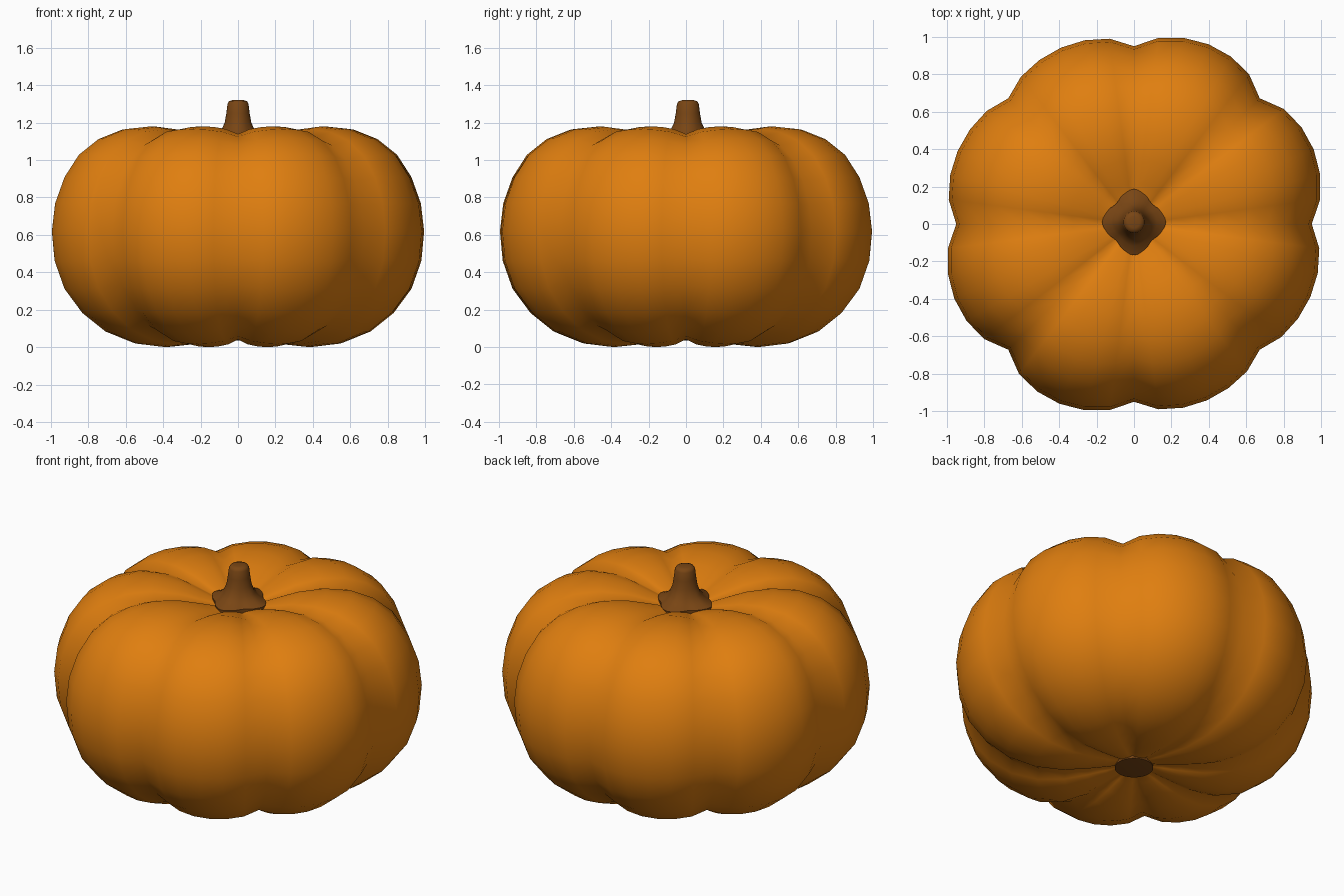
import bpy, bmesh, math

if "Cube" in bpy.data.objects:
    bpy.data.objects.remove(bpy.data.objects["Cube"])

def material(name, rgb):
    m = bpy.data.materials.new(name)
    m.diffuse_color = (*rgb, 1)
    m.use_nodes = True
    m.node_tree.nodes["Principled BSDF"].inputs["Base Color"].default_value = m.diffuse_color
    return m

orange = material("pumpkin orange", (0.74, 0.21, 0.005))
brown = material("stem brown", (0.19, 0.06, 0.007))

def lathe(name, mat, profile, segs, point, angle):
    """Spin a profile, shaping each vertex with point(r, z, angle); ends are capped."""
    bm = bmesh.new()
    rings = [[bm.verts.new(point(r, z, 2 * math.pi * i / segs)) for i in range(segs)]
             for r, z in profile]
    for a, b in zip(rings, rings[1:]):
        for i in range(segs):
            j = (i + 1) % segs
            bm.faces.new((a[i], a[j], b[j], b[i]))
    bm.faces.new(rings[0][::-1])
    bm.faces.new(rings[-1])
    bmesh.ops.recalc_face_normals(bm, faces=bm.faces)
    me = bpy.data.meshes.new(name)
    bm.to_mesh(me)
    bm.free()
    me.materials.append(mat)
    ob = bpy.data.objects.new(name, me)
    bpy.context.collection.objects.link(ob)
    bpy.ops.object.select_all(action='DESELECT')
    ob.select_set(True)
    bpy.context.view_layer.objects.active = ob
    bpy.ops.object.shade_smooth_by_angle(angle=math.radians(angle))
    return ob

# Body: eight rounded lobes between creased grooves
def lobed(r, z, t):
    bulge = abs(math.sin(4 * t)) ** 0.65
    top = 1.03 + 0.014 * math.sin(2 * t)
    rr = r / 1.04 * (0.95 + (top - 0.95) * bulge)
    k = 0.93 + 0.07 * bulge
    if r < 0.35:                       # grooves fade into the hollows
        k = 1 - (1 - k) * r / 0.35
    return (rr * math.cos(t), rr * math.sin(t), 0.59 + (z - 0.59) * k)

body = [(0.08, 0.05), (0.17, 0.033), (0.28, 0.014), (0.42, 0.0), (0.58, 0.018),
        (0.74, 0.08), (0.87, 0.18), (0.97, 0.31), (1.025, 0.46), (1.04, 0.62),
        (1.022, 0.77), (0.97, 0.91), (0.89, 1.03), (0.78, 1.115), (0.65, 1.165),
        (0.5, 1.18), (0.35, 1.162), (0.22, 1.12), (0.13, 1.09), (0.06, 1.075)]
lathe("pumpkin_body", orange, body, 48, lobed, 60)

# Stem: ridged, flaring to an eight-pointed foot in the grooves
def ridged(r, z, t):
    foot = max(0, (r - 0.06) / 0.1)
    s = 1 + 0.13 * foot * (abs(math.cos(4 * t)) ** 1.5 * math.copysign(1, math.cos(4 * t)))
    return (r * s * math.cos(t), r * s * math.sin(t) * 1.04 + 0.01, z)

stem = [(0.15, 1.06), (0.152, 1.105), (0.115, 1.125), (0.088, 1.155), (0.07, 1.2),
        (0.062, 1.25), (0.056, 1.3), (0.048, 1.314), (0.03, 1.32)]
lathe("stem", brown, stem, 48, ridged, 50)

# Blossom scar: small disc in the bottom hollow
scar = [(0.108, 0.06), (0.108, 0.038), (0.09, 0.036)]
lathe("blossom_scar", brown, scar, 32,
      lambda r, z, t: (r * math.cos(t), r * math.sin(t), z), 40)
